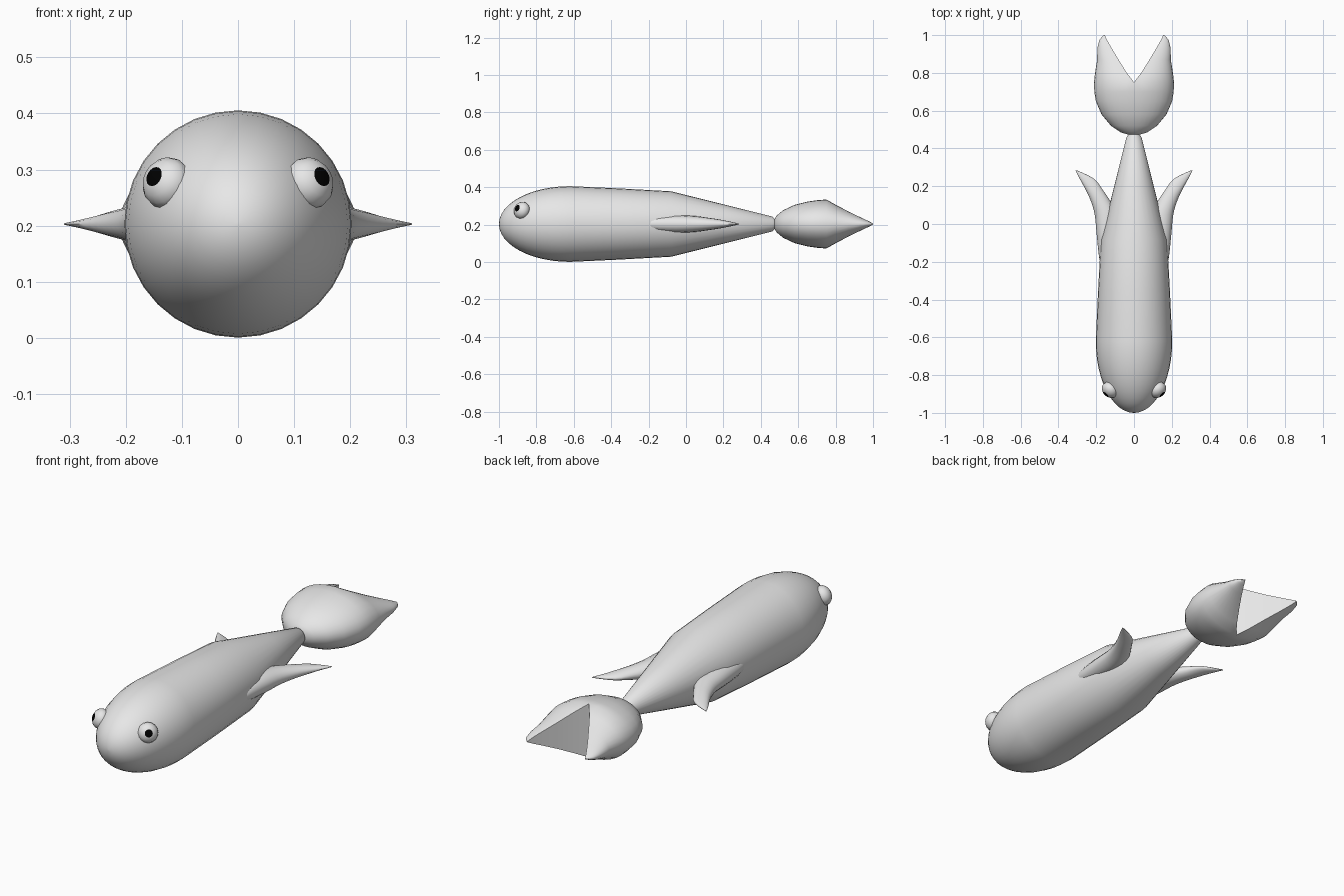
import bpy, bmesh, math
from mathutils import Vector, Matrix

if "Cube" in bpy.data.objects:
    bpy.data.objects.remove(bpy.data.objects["Cube"])

ZC = 0.203  # height of the body axis


def material(name, value):
    m = bpy.data.materials.new(name)
    m.diffuse_color = (value, value, value, 1)
    m.use_nodes = True
    m.node_tree.nodes["Principled BSDF"].inputs["Base Color"].default_value = m.diffuse_color
    return m


grey = material("pale grey", 0.8)
black = material("black", 0.0)


def finish(name, bm, mats, angle=40):
    bmesh.ops.recalc_face_normals(bm, faces=bm.faces)
    me = bpy.data.meshes.new(name)
    bm.to_mesh(me)
    bm.free()
    ob = bpy.data.objects.new(name, me)
    bpy.context.collection.objects.link(ob)
    for m in mats:
        me.materials.append(m)
    bpy.ops.object.select_all(action='DESELECT')
    ob.select_set(True)
    bpy.context.view_layer.objects.active = ob
    bpy.ops.object.shade_smooth_by_angle(angle=math.radians(angle))
    return ob


def loft(rings, cap=True):
    """Skin a row of equal closed rings."""
    bm = bmesh.new()
    rows = [[bm.verts.new(p) for p in r] for r in rings]
    n = len(rows[0])
    for a, b in zip(rows, rows[1:]):
        for i in range(n):
            j = (i + 1) % n
            bm.faces.new((a[i], a[j], b[j], b[i]))
    if cap:
        bm.faces.new(rows[0])
        bm.faces.new(rows[-1])
    return bm


def ellipse(y, x_in, x_out, h, n=16):
    c, w = (x_in + x_out) / 2, (x_out - x_in) / 2
    return [(c + w * math.cos(2 * math.pi * i / n), y,
             ZC + h * math.sin(2 * math.pi * i / n)) for i in range(n)]


def smooth_rows(rows, steps=4):
    """Catmull-Rom interpolation between section rows."""
    out = []
    for i in range(len(rows) - 1):
        p = [Vector(rows[max(0, min(len(rows) - 1, i + k))]) for k in (-1, 0, 1, 2)]
        for s in range(steps):
            t = s / steps
            out.append(0.5 * (2 * p[1] + (p[2] - p[0]) * t
                              + (2 * p[0] - 5 * p[1] + 4 * p[2] - p[3]) * t * t
                              + (3 * p[1] - p[0] - 3 * p[2] + p[3]) * t ** 3))
    return out + [Vector(rows[-1])]


# Body: rounded nose, long barrel and tapered rear
profile = [(-0.62 - 0.38 * math.cos(a), 0.2025 * math.sin(a))
           for a in [math.radians(max(1, 7.5 * k)) for k in range(13)]]
profile += [(-0.35, 0.19), (-0.08, 0.175), (0.2, 0.105), (0.46, 0.04), (0.485, 0.018)]
finish("body", loft([ellipse(y, -r, r, r, 32) for y, r in profile]), [grey])

# Tail: half-elliptic sections that separate into two lobes behind the notch
tail_rows = [  # y, inner x, outer x, half height
    (0.47, 0, 0.02, 0.02), (0.485, 0, 0.07, 0.045), (0.52, 0, 0.122, 0.074),
    (0.58, 0, 0.172, 0.102), (0.65, 0, 0.202, 0.12), (0.70, 0, 0.21, 0.127),
    (0.75, 0, 0.212, 0.131), (0.80, 0.038, 0.206, 0.103), (0.87, 0.082, 0.195, 0.066),
    (0.93, 0.118, 0.194, 0.037), (0.975, 0.143, 0.183, 0.016), (1.0, 0.155, 0.162, 0.003)]
for side, label in ((-1, "left"), (1, "right")):
    rings = []
    for y, xi, xo, h in tail_rows:
        ring = []
        for k in range(17):
            a = -math.pi / 2 + math.pi * k / 16
            ring.append((side * (xi + (xo - xi) * math.cos(a)), y, ZC + h * math.sin(a)))
        rings.append(ring)
    bm = loft(rings)
    # the two halves join openly along the middle plane
    inside = [f for f in bm.faces if all(abs(v.co.x) < 1e-5 for v in f.verts)]
    bmesh.ops.delete(bm, geom=inside, context='FACES_ONLY')
    finish("tail_" + label, bm, [grey], 45)
# Weld the halves into one smooth tail
halves = [bpy.data.objects["tail_left"], bpy.data.objects["tail_right"]]
bm = bmesh.new()
for ob in halves:
    bm.from_mesh(ob.data)
    bpy.data.objects.remove(ob)
bmesh.ops.remove_doubles(bm, verts=bm.verts, dist=1e-5)
finish("tail", bm, [grey], 45)

# Side fins: swept back and pointed
fin_rows = [(-0.24, 0.12, 0.165, 0.01), (-0.18, 0.11, 0.184, 0.036),
            (-0.05, 0.09, 0.198, 0.046), (0.05, 0.09, 0.208, 0.042),
            (0.12, 0.125, 0.228, 0.033), (0.18, 0.165, 0.255, 0.024),
            (0.24, 0.212, 0.288, 0.012), (0.284, 0.302, 0.310, 0.002)]
for side, label in ((-1, "left"), (1, "right")):
    rings = [ellipse(r[0], side * r[1], side * r[2], r[3])
             for r in smooth_rows([Vector(r) for r in fin_rows], 3)]
    finish("fin_" + label, loft(rings), [grey], 50)

# Eyes: slightly flattened balls with a black cap as the pupil
for side, label in ((-1, "left"), (1, "right")):
    bm = bmesh.new()
    bmesh.ops.create_uvsphere(bm, u_segments=16, v_segments=8, radius=1)
    for f in bm.faces:
        f.material_index = int(f.calc_center_median().z > 0.94)
    look = Vector((side * 0.65, -0.70, 0.33)).normalized()
    turn = look.to_track_quat('Z', 'Y').to_matrix().to_4x4()
    place = Matrix.Translation((side * 0.127, -0.878, 0.276))
    bm.transform(place @ turn @ Matrix.Diagonal((0.047, 0.047, 0.038, 1)))
    finish("eye_" + label, bm, [grey, black])
